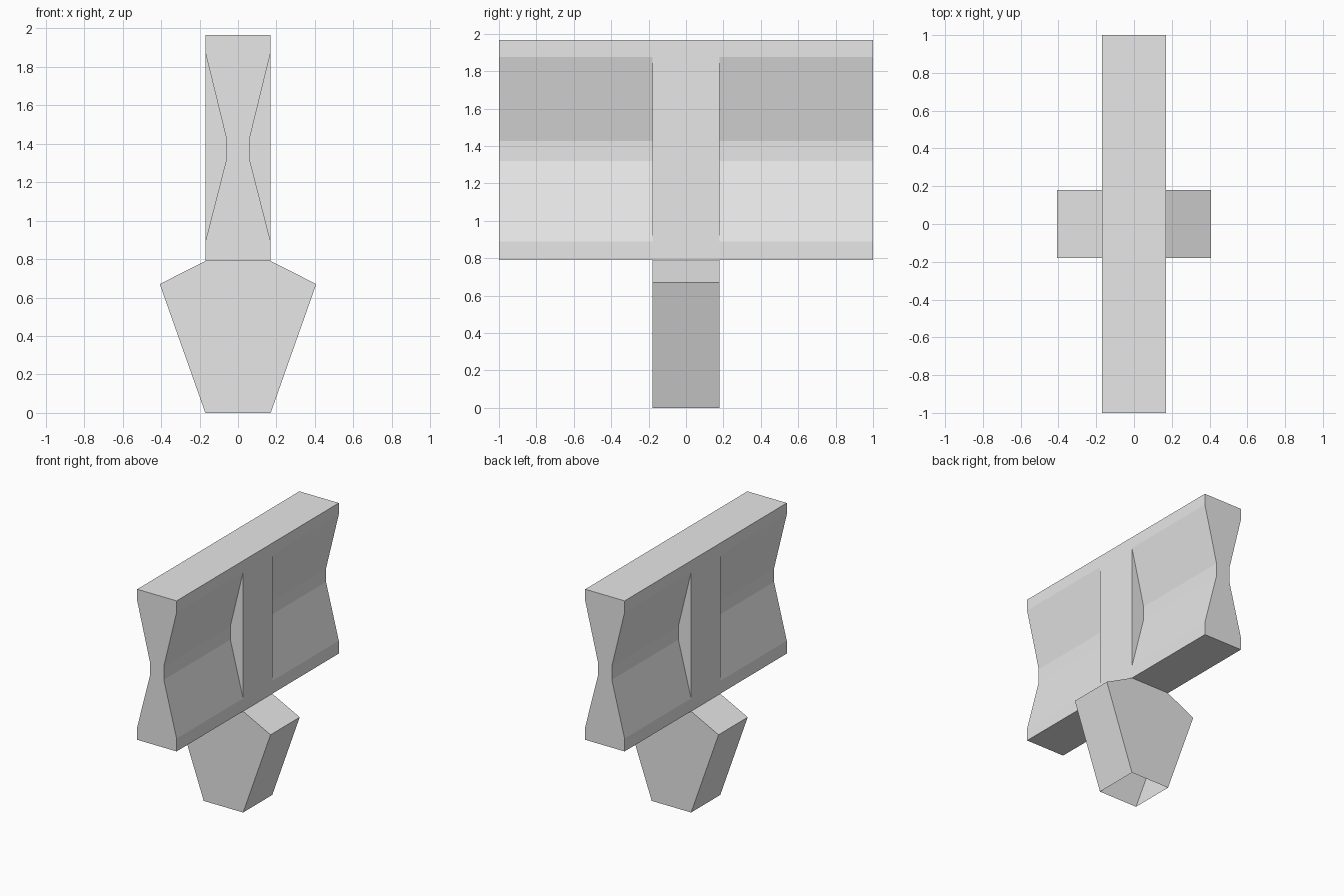
import bpy
import bmesh

cube = bpy.data.objects.get("Cube")
if cube:
    bpy.data.objects.remove(cube, do_unlink=True)

# Single plain grey
grey = bpy.data.materials.new("light grey")
grey.use_nodes = True
colour = (0.8, 0.8, 0.8, 1)
grey.diffuse_color = colour
grey.node_tree.nodes["Principled BSDF"].inputs["Base Color"].default_value = colour


def extrude_profile(name, half, y0, y1, front_cap=True, back_cap=True, open_bottom=False):
    """Sweep a left-right symmetric (x, z) half profile, listed bottom to top, along y."""
    outline = half + [(-x, z) for x, z in reversed(half)]
    bm = bmesh.new()
    front = [bm.verts.new((x, y0, z)) for x, z in outline]
    back = [bm.verts.new((x, y1, z)) for x, z in outline]
    count = len(outline)
    sides = count - 1 if open_bottom else count
    for i in range(sides):
        j = (i + 1) % count
        bm.faces.new((front[i], back[i], back[j], front[j]))
    if front_cap:
        bm.faces.new(front)
    if back_cap:
        bm.faces.new(back[::-1])
    bmesh.ops.recalc_face_normals(bm, faces=bm.faces)
    mesh = bpy.data.meshes.new(name)
    bm.to_mesh(mesh)
    bm.free()
    mesh.materials.append(grey)
    obj = bpy.data.objects.new(name, mesh)
    bpy.context.collection.objects.link(obj)
    return obj


W = 0.17        # half width of the beam
D = 0.18        # half depth of the centre block and foot
BASE, TOP = 0.79, 1.965

# Waisted section of the two wings, with straight lips at top and bottom
waisted = [(W, BASE), (W, 0.89), (0.06, 1.32), (0.06, 1.425), (W, 1.875), (W, TOP)]
extrude_profile("front_wing", waisted, -1, -D, back_cap=False)
extrude_profile("back_wing", waisted, D, 1, front_cap=False)

# Solid block between the wings
extrude_profile("centre_block", [(W, BASE), (W, TOP)], -D, D)

# Tapered foot, hollow and open underneath
extrude_profile("foot", [(W, 0), (0.407, 0.67), (W, BASE)], -D, D, open_bottom=True)
